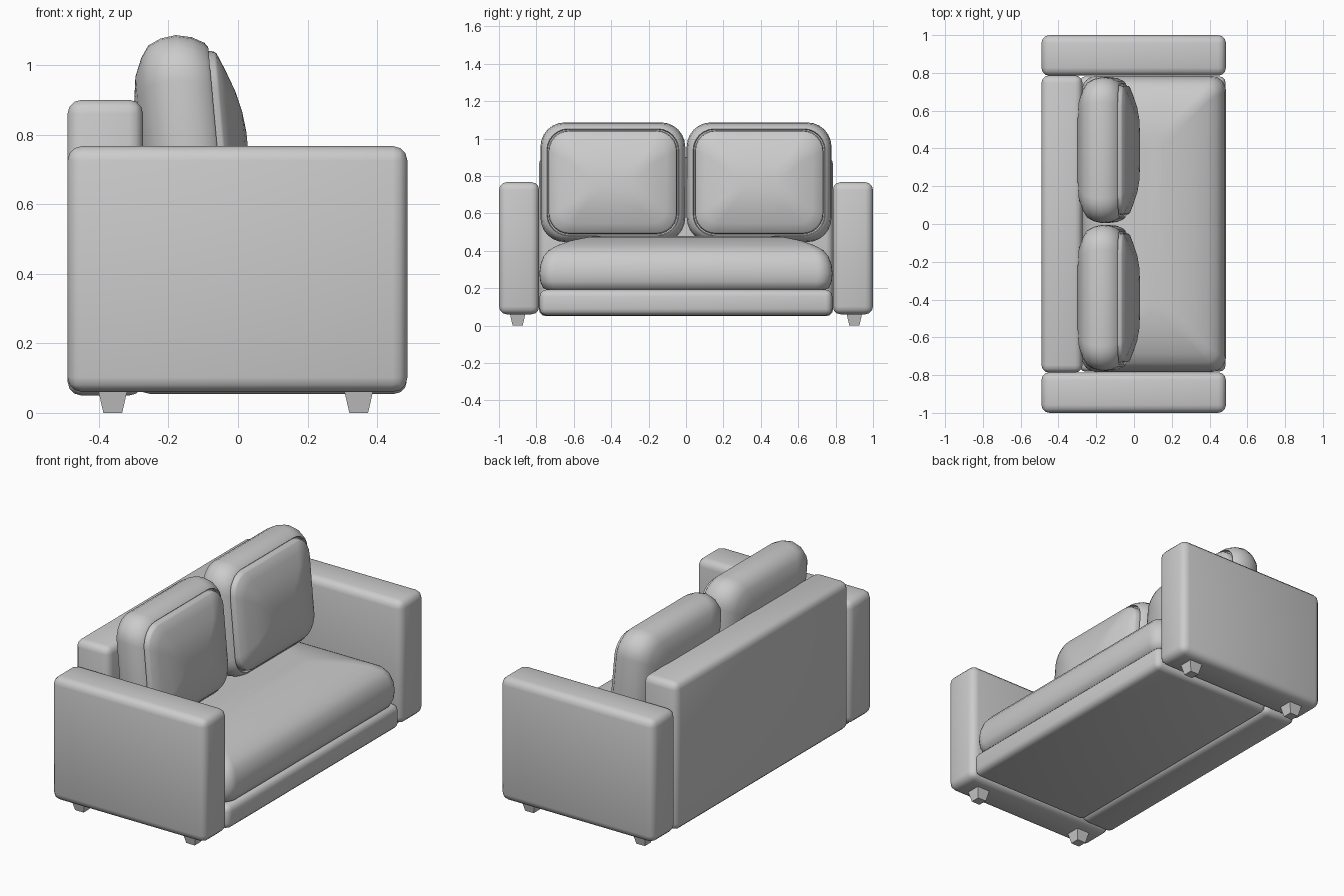
import bpy, bmesh, math

if "Cube" in bpy.data.objects:
    bpy.data.objects.remove(bpy.data.objects["Cube"])


def finish(bm, name, angle=40):
    bmesh.ops.recalc_face_normals(bm, faces=bm.faces)
    me = bpy.data.meshes.new(name)
    bm.to_mesh(me)
    bm.free()
    ob = bpy.data.objects.new(name, me)
    bpy.context.collection.objects.link(ob)
    bpy.ops.object.select_all(action='DESELECT')
    ob.select_set(True)
    bpy.context.view_layer.objects.active = ob
    bpy.ops.object.shade_smooth_by_angle(angle=math.radians(angle))
    return ob


def rounded_box(name, lo, hi, radius):
    bm = bmesh.new()
    bmesh.ops.create_cube(bm, size=1)
    for v in bm.verts:
        v.co = [(a + b) / 2 + c * (b - a) for a, b, c in zip(lo, hi, v.co)]
    bmesh.ops.bevel(bm, geom=bm.edges[:], offset=radius, segments=3,
                    profile=0.5, affect='EDGES')
    return finish(bm, name)


def rounded_rect(hw, hh, r, n=6):
    pts = []
    for k, (sx, sy) in enumerate([(1, 1), (-1, 1), (-1, -1), (1, -1)]):
        for i in range(n + 1):
            a = math.pi / 2 * (k + i / n)
            pts.append((sx * (hw - r) + r * math.cos(a), sy * (hh - r) + r * math.sin(a)))
    return pts


def cushion(name, hw, hh, radius, profile, place):
    """Loft rounded rectangles through (inset, depth) pairs."""
    bm = bmesh.new()
    rings = []
    for inset, d in profile:
        w, h = hw - inset, hh - inset
        r = min(max(radius - inset * 0.5, 0.04), w * 0.95, h * 0.95)
        rings.append([bm.verts.new(place(a, b, d)) for a, b in rounded_rect(w, h, r)])
    for p, q in zip(rings, rings[1:]):
        for i in range(len(p)):
            j = (i + 1) % len(p)
            bm.faces.new((p[i], p[j], q[j], q[i]))
    bm.faces.new(rings[0])
    bm.faces.new(rings[-1])
    return finish(bm, name, 50)


# frame: back and base
rounded_box("backrest", (-0.49, -0.787, 0.05), (-0.273, 0.787, 0.90), 0.04)
rounded_box("base", (-0.29, -0.782, 0.055), (0.485, 0.782, 0.192), 0.035)

# seat cushion, crowned on top
seat = [(0.05, 0.188), (0.02, 0.2), (0.005, 0.235), (0, 0.28), (0.006, 0.325), (0.022, 0.37),
        (0.05, 0.403), (0.1, 0.43), (0.17, 0.455), (0.26, 0.473), (0.34, 0.48)]
cushion("seat_cushion", 0.382, 0.784, 0.08, seat,
        lambda a, b, d: (0.105 + a, b, d))

# back cushions with a seamed, domed front panel
back = [(0.28, -0.29), (0.2, -0.288), (0.12, -0.277), (0.065, -0.255), (0.03, -0.232),
        (0.01, -0.195), (0, -0.15), (0.006, -0.105), (0.022, -0.07), (0.034, -0.06),
        (0.038, -0.072), (0.044, -0.072), (0.047, -0.045), (0.052, -0.038),
        (0.1, -0.017), (0.16, 0.006), (0.22, 0.021), (0.28, 0.028)]

# arms, feet and back cushions on both sides
for side, s in (("left", 1), ("right", -1)):
    ys = sorted((s * 0.785, s * 1.0))
    rounded_box(side + "_arm", (-0.49, ys[0], 0.06), (0.487, ys[1], 0.767), 0.042)
    cushion(side + "_back_cushion", 0.387, 0.32, 0.13, back,
            lambda a, b, d, s=s: (d - 0.09 * b, s * 0.391 + a, 0.766 + b))
    for end, x in (("front", 0.347), ("rear", -0.36)):
        bm = bmesh.new()
        bmesh.ops.create_cube(bm, size=1)
        for v in bm.verts:
            h = 0.043 if v.co.z > 0 else 0.027
            v.co = (x + 2 * h * v.co.x, s * 0.9 + 2 * h * v.co.y, 0.07 if v.co.z > 0 else 0)
        finish(bm, f"{side}_{end}_foot", 20)
